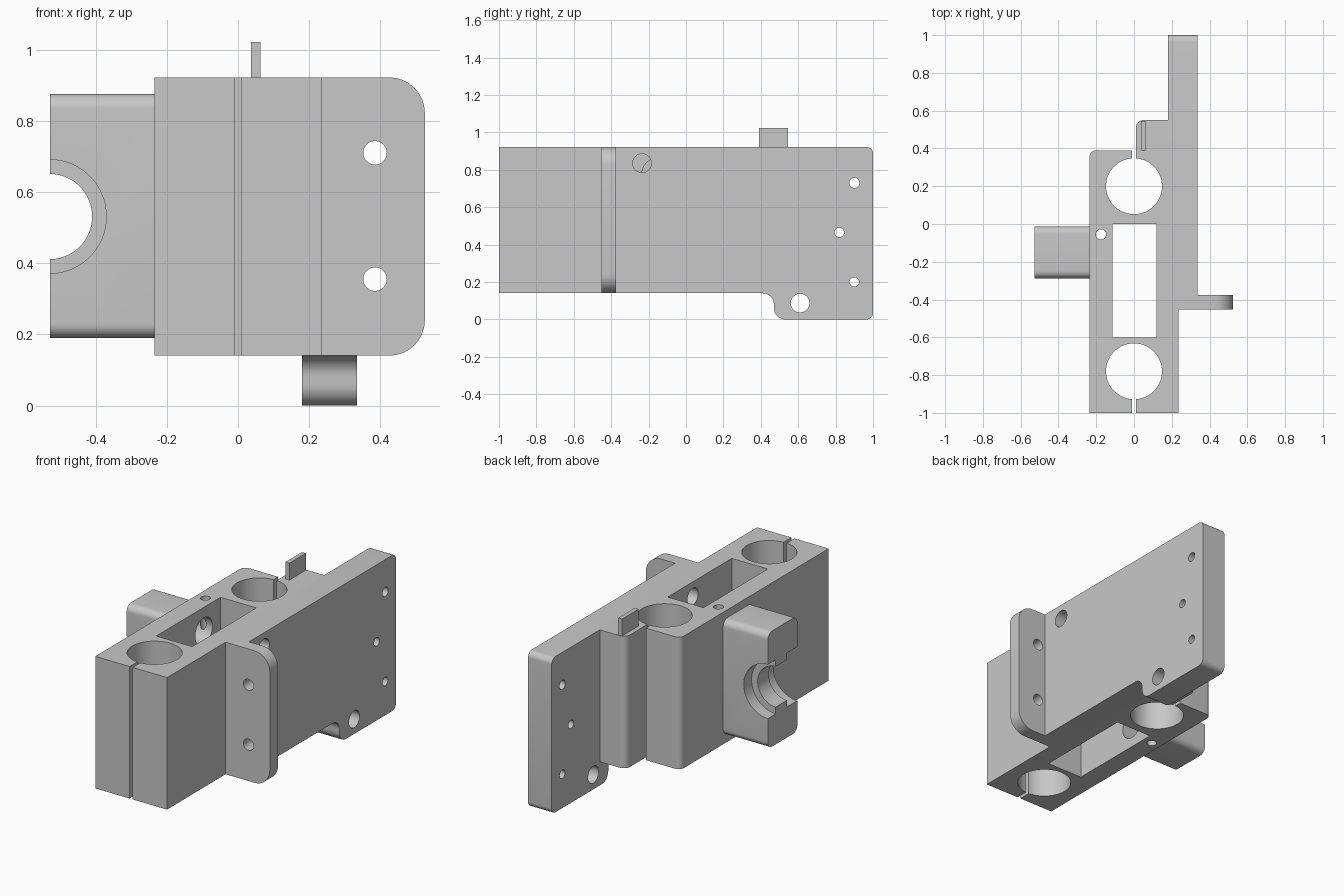
import bpy, bmesh, math
from mathutils import Vector

if "Cube" in bpy.data.objects:
    bpy.data.objects.remove(bpy.data.objects["Cube"], do_unlink=True)

GREY = (0.578, 0.578, 0.578, 1)
grey = bpy.data.materials.new("light grey")
grey.use_nodes = True
grey.diffuse_color = GREY
grey.node_tree.nodes["Principled BSDF"].inputs["Base Color"].default_value = GREY


def fillet(points, steps=8):
    """Turn (u, v) or (u, v, radius) corners into a rounded outline."""
    out = []
    for i, c in enumerate(points):
        p = Vector(c[:2])
        if len(c) < 3:
            out.append(p)
            continue
        a = (Vector(points[i - 1][:2]) - p).normalized()
        b = (Vector(points[(i + 1) % len(points)][:2]) - p).normalized()
        r = c[2]
        # right-angled corner: the arc runs from the first edge to the second
        centre = p + (a + b) * r
        for k in range(steps + 1):
            t = math.pi / 2 * k / steps
            out.append(centre - b * r * math.cos(t) - a * r * math.sin(t))
    return out


def prism(name, points, axis, lo, hi):
    """Extrude an outline along x (outline y,z), y (outline x,z) or z (outline x,y)."""
    place = {"x": lambda u, v, w: (w, u, v),
             "y": lambda u, v, w: (u, w, v),
             "z": lambda u, v, w: (u, v, w)}[axis]
    bm = bmesh.new()
    outline = fillet(points)
    low = [bm.verts.new(place(p.x, p.y, lo)) for p in outline]
    high = [bm.verts.new(place(p.x, p.y, hi)) for p in outline]
    n = len(outline)
    bm.faces.new(low)
    bm.faces.new(high)
    for i in range(n):
        j = (i + 1) % n
        bm.faces.new((low[i], low[j], high[j], high[i]))
    bmesh.ops.recalc_face_normals(bm, faces=bm.faces)
    mesh = bpy.data.meshes.new(name)
    bm.to_mesh(mesh)
    bm.free()
    mesh.materials.append(grey)
    ob = bpy.data.objects.new(name, mesh)
    bpy.context.collection.objects.link(ob)
    return ob


def rect(u0, u1, v0, v1, r=None):
    corners = [(u0, v0), (u1, v0), (u1, v1), (u0, v1)]
    return [c + (r,) for c in corners] if r else corners


def hole(u, v, r, axis, lo, hi, sides=48):
    ring = [(u + r * math.cos(2 * math.pi * k / sides),
             v + r * math.sin(2 * math.pi * k / sides)) for k in range(sides)]
    return prism("hole_cutter", ring, axis, lo, hi)


def cut(ob, cutters):
    """Subtract each cutter, bake the result and drop the cutter."""
    for cutter in cutters:
        cutter.hide_render = True
        mod = ob.modifiers.new("cut", "BOOLEAN")
        mod.operation, mod.solver, mod.object = "DIFFERENCE", "EXACT", cutter
        bpy.context.view_layer.update()
        dg = bpy.context.evaluated_depsgraph_get()
        mesh = bpy.data.meshes.new_from_object(ob.evaluated_get(dg))
        ob.modifiers.clear()
        ob.data = mesh
        bpy.data.objects.remove(cutter, do_unlink=True)


BOTTOM, TOP = 0.14, 0.922

# Main clamp body, with both clamp slits in its outline
body = prism("clamp_body", [
    (-0.235, -1), (-0.01, -1), (-0.01, -0.88), (0.01, -0.88), (0.01, -1),
    (0.235, -1), (0.235, -0.375), (0.18, -0.375), (0.18, 0.55),
    (0.01, 0.55, 0.04), (0.01, 0.3), (-0.01, 0.3), (-0.01, 0.39),
    (-0.235, 0.39, 0.035)], "z", BOTTOM, TOP)
cut(body, [
    hole(0, 0.2, 0.148, "z", 0, 1.1, 64),
    hole(0, -0.78, 0.148, "z", 0, 1.1, 64),
    prism("pocket_cutter", rect(-0.115, 0.12, -0.6, 0), "z", 0, 1.1),
    hole(-0.175, -0.055, 0.027, "z", 0, 1.1, 32),
    hole(-0.235, 0.835, 0.05, "x", 0.05, 0.4),       # access hole
    hole(-0.155, 0.78, 0.08, "x", -0.22, -0.05),     # screw recesses
    hole(-0.155, 0.28, 0.08, "x", -0.22, -0.05)])

# Side plate with its lower tab
plate = prism("side_plate", [
    (-0.375, BOTTOM), (0.47, BOTTOM, 0.06), (0.47, 0, 0.06), (1, 0, 0.035),
    (1, TOP, 0.035), (-0.375, TOP)], "x", 0.18, 0.335)
cut(plate, [hole(y, z, r, "x", 0.1, 0.45, 40) for y, z, r in (
    (0.9, 0.73, 0.027), (0.82, 0.465, 0.025), (0.9, 0.2, 0.025),
    (0.61, 0.087, 0.05), (-0.235, 0.835, 0.05))])

# Mounting flange
flange = prism("mounting_flange", [
    (0.235, BOTTOM), (0.525, BOTTOM, 0.1), (0.525, TOP, 0.1), (0.235, TOP)],
    "y", -0.452, -0.375)
cut(flange, [hole(0.385, z, 0.033, "y", -0.6, -0.2) for z in (0.355, 0.71)])

# Holder block with a stepped half-round groove
holder = prism("holder_block", rect(-0.288, -0.012, 0.19, 0.875, 0.04), "x", -0.528, -0.235)
cut(holder, [
    hole(-0.53, 0.531, 0.12, "y", -0.4, 0.1, 64),
    hole(-0.53, 0.531, 0.16, "y", -0.4, -0.19, 64),
    hole(-0.53, 0.531, 0.16, "y", -0.085, 0.1, 64)])

# Thin fin on top
fin = prism("top_fin", rect(0.037, 0.063, 0.39, 0.545), "z", TOP, 1.022)

# Smooth the round surfaces, keep the edges sharp
bpy.ops.object.select_all(action="DESELECT")
for ob in (body, plate, flange, holder, fin):
    ob.select_set(True)
bpy.context.view_layer.objects.active = body
bpy.ops.object.shade_smooth_by_angle(angle=math.radians(30))
